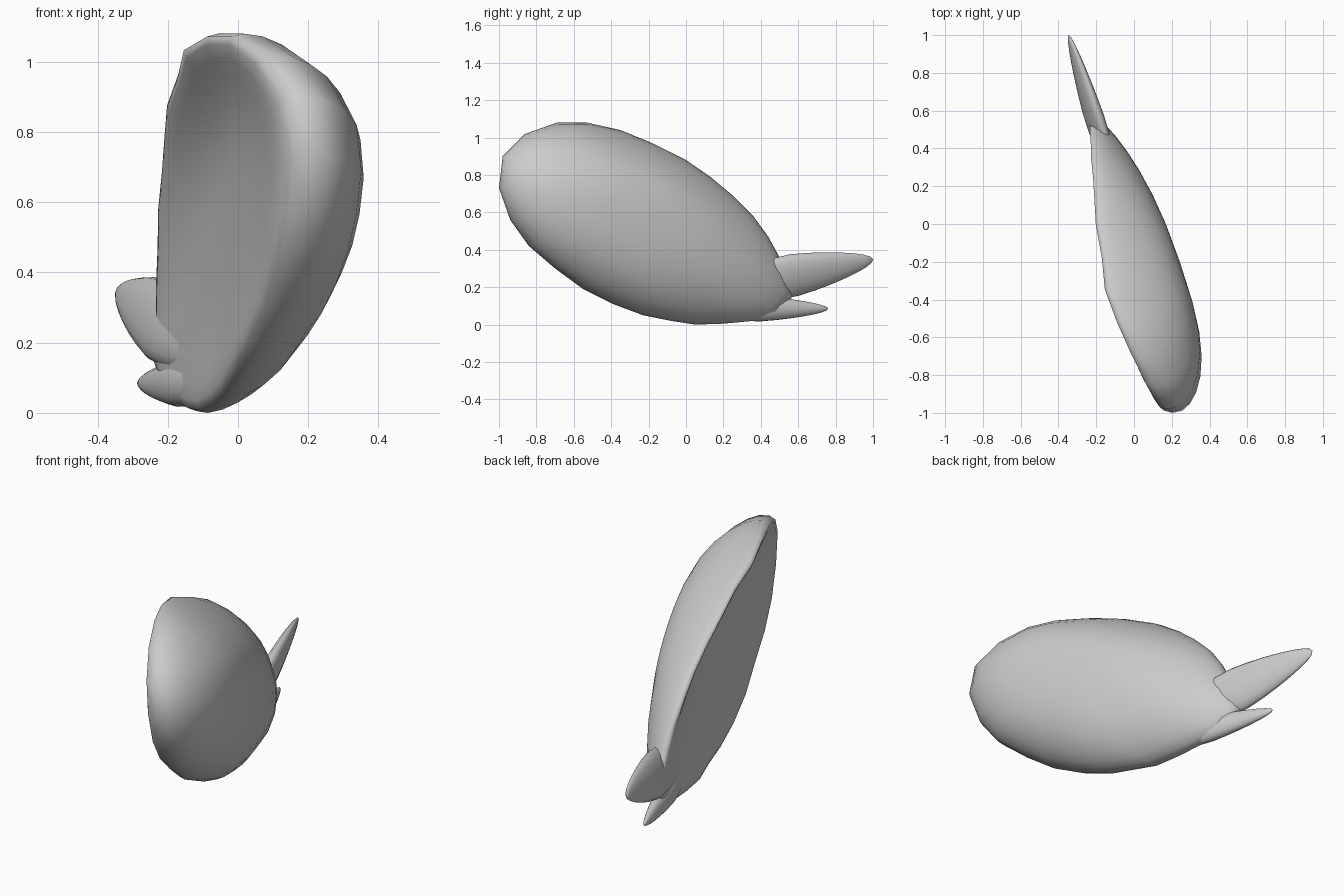
import bpy
import bmesh
import math
from mathutils import Vector

cube = bpy.data.objects.get("Cube")
if cube:
    bpy.data.objects.remove(cube, do_unlink=True)

# Single flat grey
grey = bpy.data.materials.new("plain_grey")
grey.use_nodes = True
colour = (0.6, 0.6, 0.6, 1.0)
grey.diffuse_color = colour
grey.node_tree.nodes["Principled BSDF"].inputs["Base Color"].default_value = colour


def finish(bm, name):
    """Turn a bmesh into a smooth shaded grey object."""
    bmesh.ops.recalc_face_normals(bm, faces=bm.faces)
    mesh = bpy.data.meshes.new(name)
    bm.to_mesh(mesh)
    bm.free()
    mesh.materials.append(grey)
    for face in mesh.polygons:
        face.use_smooth = True
    obj = bpy.data.objects.new(name, mesh)
    bpy.context.collection.objects.link(obj)
    return obj


def spine(y):
    """Sideways position of the wing's middle sheet, sweeping in to the tail."""
    back = y + 0.2
    return 0.1 - 0.28 * back - 0.1 * max(0, back) ** 2


def fullness(y):
    """Thickness factor: plump at the front, thin at the tail."""
    return 1 - 0.4 * (y + 0.15)


def cupped_shell(name, rim, centre, outer, inner, steps):
    """Rounded shell: rim points are (y, z, inward bend of the edge)."""
    bm = bmesh.new()
    cy, cz = centre
    outer_pole = bm.verts.new((spine(cy) + outer * fullness(cy), cy, cz))
    inner_pole = bm.verts.new((spine(cy) - inner * fullness(cy), cy, cz))
    rings = []
    for step in range(1, steps):
        angle = math.pi * step / steps
        # Slightly squared cross-section gives a blunt, rounded rim
        reach = math.sin(angle) ** 0.8
        lift = abs(math.cos(angle)) ** 0.8
        lift *= outer if 2 * step < steps else -inner
        ring = []
        for y, z, bend in rim:
            py = cy + (y - cy) * reach
            pz = cz + (z - cz) * reach
            px = spine(py) - bend * reach ** 3 + lift * fullness(py)
            ring.append(bm.verts.new((px, py, pz)))
        rings.append(ring)
    count = len(rim)
    for i in range(count):
        j = (i + 1) % count
        bm.faces.new((outer_pole, rings[0][i], rings[0][j]))
        bm.faces.new((inner_pole, rings[-1][j], rings[-1][i]))
        for a, b in zip(rings, rings[1:]):
            bm.faces.new((a[i], b[i], b[j], a[j]))
    return finish(bm, name)


def feather(name, middle, direction, lean, length, width, thickness):
    """Flat pointed feather along a direction; sizes are half sizes."""
    bm = bmesh.new()
    bmesh.ops.create_uvsphere(bm, u_segments=16, v_segments=14, radius=1)
    along = Vector(direction)
    across = Vector((lean, -along.z, along.y)).normalized()
    side = along.cross(across).normalized()
    for vert in bm.verts:
        u, v, s = vert.co
        taper = 1 - 0.35 * max(0, s)
        vert.co = (Vector(middle) + along * (s * length)
                   + across * (u * width * taper) + side * (v * thickness * taper))
    return finish(bm, name)


# Main wing: rim runs from the front, over the top, to the tail and back below
wing_rim = [
    (-1, .73, .12), (-.98, .9, .14), (-.86, 1.02, .18), (-.69, 1.08, .22),
    (-.53, 1.08, .25), (-.35, 1.04, .27), (-.18, .97, .24), (0, .88, .22),
    (.13, .79, .185), (.25, .69, .15), (.36, .58, .12), (.44, .47, .09),
    (.5, .36, .07), (.55, .25, .05), (.57, .15, .05), (.5, .06, .05),
    (.36, .02, .06), (.2, .005, .09), (.05, 0, .11), (-.08, .02, .11),
    (-.23, .05, .12), (-.39, .11, .13), (-.55, .19, .13), (-.7, .3, .12),
    (-.84, .42, .12), (-.94, .56, .12),
]
cupped_shell("wing", wing_rim, (-0.2, 0.57), outer=0.14, inner=0.13, steps=16)

# Two feather tips at the tail
feather("upper_feather", (-0.215, 0.58, 0.265), (-0.31, 1, 0.2), 0.35, 0.42, 0.12, 0.045)
feather("lower_feather", (-0.165, 0.4, 0.085), (-0.33, 1, 0), 0.1, 0.36, 0.068, 0.045)
